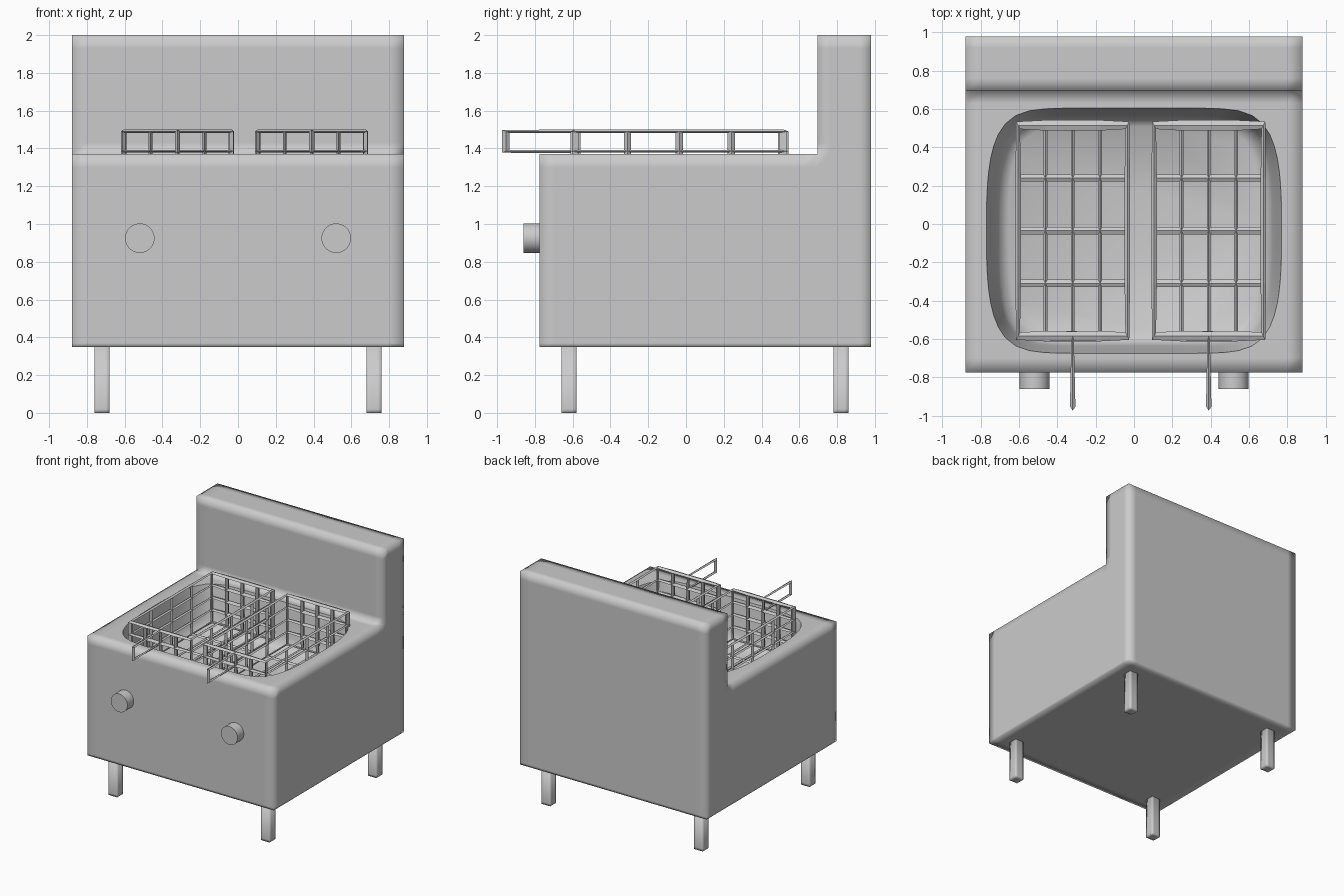
import bpy
import bmesh
from math import cos, sin, pi, radians
from mathutils import Matrix

if "Cube" in bpy.data.objects:
    bpy.data.objects.remove(bpy.data.objects["Cube"], do_unlink=True)

# One brushed steel colour for everything
steel = bpy.data.materials.new("steel_grey")
steel.use_nodes = True
GREY = (0.6, 0.6, 0.6, 1)
steel.diffuse_color = GREY
steel.node_tree.nodes["Principled BSDF"].inputs["Base Color"].default_value = GREY


def finish(bm, name, smooth=True):
    bmesh.ops.recalc_face_normals(bm, faces=bm.faces)
    mesh = bpy.data.meshes.new(name)
    for f in bm.faces:
        f.smooth = smooth
    bm.to_mesh(mesh)
    bm.free()
    mesh.materials.append(steel)
    ob = bpy.data.objects.new(name, mesh)
    bpy.context.collection.objects.link(ob)
    return ob


def smooth_by_angle(ob, degrees):
    bpy.ops.object.select_all(action="DESELECT")
    bpy.context.view_layer.objects.active = ob
    ob.select_set(True)
    bpy.ops.object.shade_smooth_by_angle(angle=radians(degrees))


def grid_solid(name, axes, filled=lambda p: True, skip=lambda p: False):
    """Skin the filled cells of a grid; close grid lines keep soft edges tight."""
    bm = bmesh.new()
    verts = {}
    sizes = [len(a) - 1 for a in axes]

    def is_filled(cell):
        if any(not 0 <= c < n for c, n in zip(cell, sizes)):
            return False
        return filled([(a[c] + a[c + 1]) / 2 for a, c in zip(axes, cell)])

    def vert(index):
        if index not in verts:
            verts[index] = bm.verts.new([a[i] for a, i in zip(axes, index)])
        return verts[index]

    cells = [(i, j, k) for i in range(sizes[0])
             for j in range(sizes[1]) for k in range(sizes[2])]
    for cell in filter(is_filled, cells):
        for axis in range(3):
            u, v = (axis + 1) % 3, (axis + 2) % 3
            for side in (0, 1):
                near = list(cell)
                near[axis] += 2 * side - 1
                if is_filled(near):
                    continue
                corners = []
                for du, dv in ((0, 0), (1, 0), (1, 1), (0, 1)):
                    n = list(cell)
                    n[axis] += side
                    n[u] += du
                    n[v] += dv
                    corners.append(vert(tuple(n)))
                mid = sum((c.co for c in corners), corners[0].co * 0) / 4
                if not skip(mid):
                    bm.faces.new(corners)
    return finish(bm, name)


# Cabinet with raised back panel, open where the basin sits
TOP = 1.37
HX, Y0, Y1 = 0.80, -0.70, 0.63
body = grid_solid(
    "cabinet",
    [[-0.88, -HX, HX, 0.88],
     [-0.775, Y0, Y1, 0.695, 0.76, 0.92, 0.98],
     [0.35, 0.37, 1.30, TOP, 1.43, 1.93, 2.0]],
    filled=lambda p: p[2] < TOP or p[1] > 0.695,
    skip=lambda m: abs(m.z - TOP) < 0.001 and abs(m.x) < HX and Y0 < m.y < Y1)


# Deck and sunken basin, as rings from the square edge down to the floor
def rim_radius(c, s):
    low, high = 0.0, 2.0
    for _ in range(40):
        r = (low + high) / 2
        if (r * abs(c)) ** 8 + (r * abs(s)) ** 3 < 1:
            low = r
        else:
            high = r
    return low


SIDES = 80
MID = (Y0 + Y1) / 2
bm = bmesh.new()
rings = []
for scale, z in ((None, TOP), (1, TOP), (0.97, 1.25), (0.94, 1.1),
                 (0.91, 1.03), (0.85, 1.0)):
    ring = []
    for i in range(SIDES):
        c, s = cos(2 * pi * i / SIDES), sin(2 * pi * i / SIDES)
        if scale is None:
            r = 1 / max(abs(c), abs(s))
            x, y = HX * r * c, MID + (Y1 - Y0) / 2 * r * s
        else:
            r = rim_radius(c, s) * scale
            x, y = 0.77 * r * c, MID + 0.64 * r * s
        ring.append(bm.verts.new((x, y, z)))
    rings.append(ring)
for a, b in zip(rings, rings[1:]):
    for i in range(SIDES):
        j = (i + 1) % SIDES
        bm.faces.new((a[i], a[j], b[j], b[i]))
bm.faces.new(rings[-1])
bmesh.ops.recalc_face_normals(bm, faces=bm.faces)
if next(f for f in bm.faces if len(f.verts) == SIDES).normal.z < 0:
    bmesh.ops.reverse_faces(bm, faces=bm.faces)
basin_faces_up = finish(bm, "basin")
smooth_by_angle(basin_faces_up, 60)


# Wire baskets: an open lattice box with a handle loop, turned into wires
def basket(name, x):
    bm = bmesh.new()
    bmesh.ops.create_cube(bm, size=1)
    bmesh.ops.subdivide_edges(bm, edges=bm.edges[:], cuts=3, use_grid_fill=True)
    lid = [f for f in bm.faces if f.calc_center_median().z > 0.499]
    bmesh.ops.delete(bm, geom=lid, context="FACES")
    stem = [v for v in bm.verts
            if abs(v.co.x) < 0.01 and v.co.y < -0.49 and v.co.z > 0.2]
    stem.sort(key=lambda v: v.co.z)
    ends = [bm.verts.new((v.co.x, v.co.y - 0.335, v.co.z)) for v in stem]
    handle = bm.faces.new((stem[0], stem[1], ends[1], ends[0]))
    ob = finish(bm, name, smooth=False)
    ob.location = (x, -0.035, 1.28)
    ob.scale = (0.57, 1.1, 0.42)
    wire = ob.modifiers.new("wires", "WIREFRAME")
    wire.thickness = 0.05
    wire.use_boundary = True
    wire.use_even_offset = False
    return ob


basket("right_basket", -0.32)
basket("left_basket", 0.39)

# Legs
for side, x in (("right", -0.72), ("left", 0.72)):
    for end, y in (("front", -0.62), ("back", 0.82)):
        grid_solid(f"{end}_{side}_leg",
                   [[c - 0.04, c - 0.02, c + 0.02, c + 0.04] for c in (x, y)]
                   + [[0, 0.02, 0.36]])

# Control knobs
for side, x in (("right", -0.52), ("left", 0.52)):
    bm = bmesh.new()
    bmesh.ops.create_cone(bm, cap_ends=True, segments=32, radius1=0.078,
                          radius2=0.078, depth=0.09,
                          matrix=Matrix.Translation((x, -0.815, 0.925))
                          @ Matrix.Rotation(pi / 2, 4, "X"))
    smooth_by_angle(finish(bm, f"{side}_knob"), 40)
